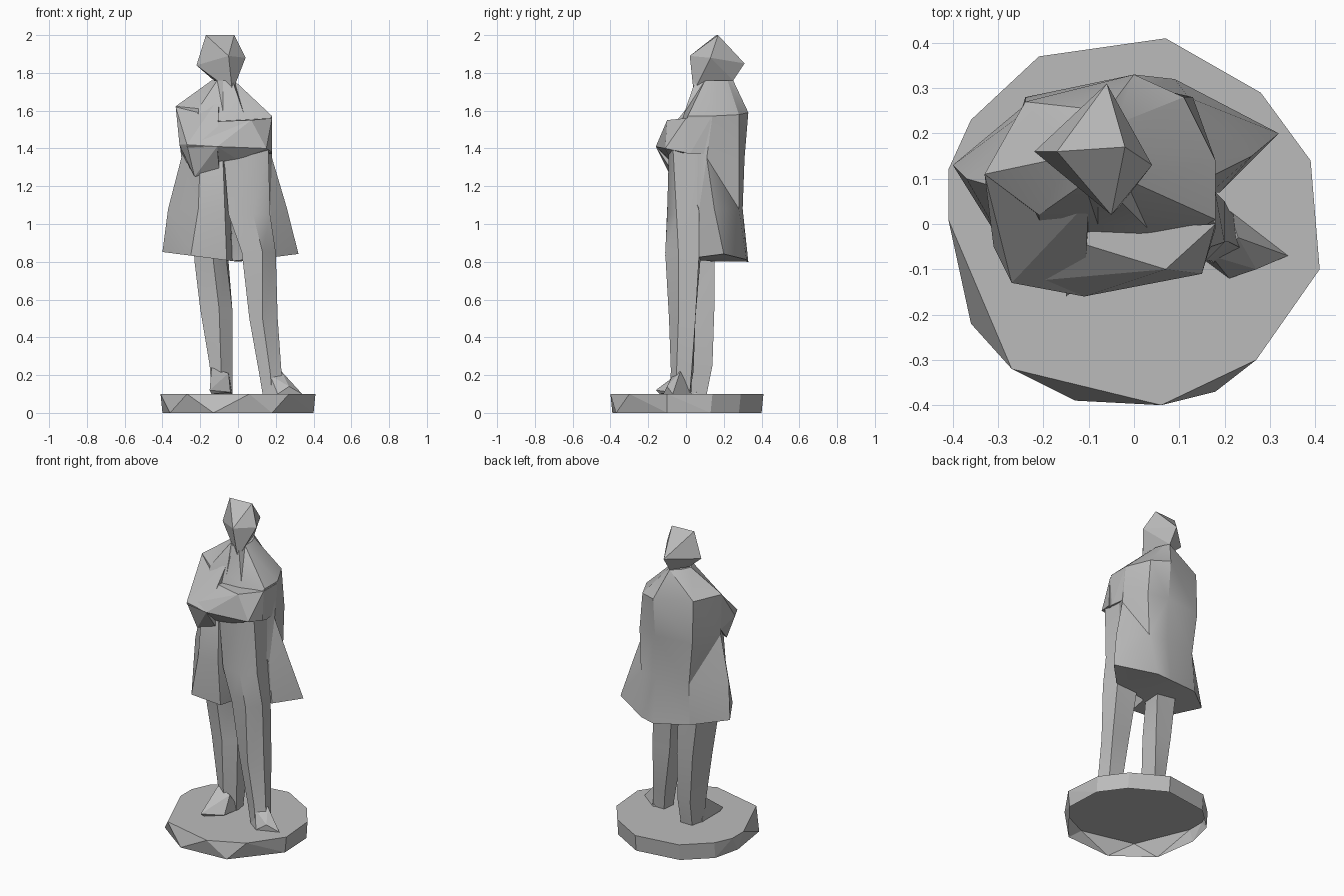
import bpy
import bmesh
import math
from mathutils import Vector

default_cube = bpy.data.objects.get("Cube")
if default_cube:
    bpy.data.objects.remove(default_cube, do_unlink=True)

# One plain stone colour for the whole statue
stone = bpy.data.materials.new("stone grey")
stone.use_nodes = True
stone_colour = (0.5, 0.5, 0.5, 1)
stone.diffuse_color = stone_colour
stone.node_tree.nodes["Principled BSDF"].inputs["Base Color"].default_value = stone_colour

UNIT = 0.01  # all measurements below are in hundredths


def finish(name, builder):
    """Turn a bmesh into a named object with the stone material."""
    mesh = bpy.data.meshes.new(name)
    builder.to_mesh(mesh)
    builder.free()
    mesh.materials.append(stone)
    part = bpy.data.objects.new(name, mesh)
    bpy.context.collection.objects.link(part)
    return part


def faceted_block(name, corners, open_below=False):
    """Convex chiselled block spanning the given corners."""
    builder = bmesh.new()
    for corner in corners:
        builder.verts.new(Vector(corner) * UNIT)
    result = bmesh.ops.convex_hull(builder, input=builder.verts[:])
    unused = {item for item in result["geom_interior"] + result["geom_unused"]
              if isinstance(item, bmesh.types.BMVert)}
    bmesh.ops.delete(builder, geom=list(unused), context="VERTS")
    bmesh.ops.dissolve_limit(builder, angle_limit=math.radians(1),
                             verts=builder.verts[:], edges=builder.edges[:])
    bmesh.ops.recalc_face_normals(builder, faces=builder.faces[:])
    if open_below:
        underside = [face for face in builder.faces if face.normal.z < -0.9]
        bmesh.ops.delete(builder, geom=underside, context="FACES_ONLY")
    return finish(name, builder)


def no_lift(x, height):
    return height


def coat_lift(x, height):
    """Raise the hem at both corners and tilt the shoulder line."""
    if height < 90:
        return height + abs(x) * 0.13
    if 150 < height < 165:
        return height - x * 0.1
    return height


def loft(name, sections, lift=no_lift):
    """Skin a stack of outlines, each given as a height and its points."""
    builder = bmesh.new()
    rings = []
    for height, outline in sections:
        rings.append([builder.verts.new(Vector((x, y, lift(x, height))) * UNIT)
                      for x, y in outline])
    for lower, upper in zip(rings, rings[1:]):
        count = len(lower)
        for i in range(count):
            j = (i + 1) % count
            builder.faces.new((lower[i], lower[j], upper[j], upper[i]))
    builder.faces.new(rings[0])
    builder.faces.new(rings[-1])
    bmesh.ops.triangulate(builder, faces=builder.faces[:])
    bmesh.ops.recalc_face_normals(builder, faces=builder.faces[:])
    part = finish(name, builder)
    bpy.ops.object.select_all(action="DESELECT")
    part.select_set(True)
    bpy.context.view_layer.objects.active = part
    bpy.ops.object.shade_smooth_by_angle(angle=math.radians(25))
    return part


# Round plinth with roughly cut sides, hollow underneath
plinth_top = [(7, 41), (-21, 37), (-36, 23), (-41, 12), (-41, 1), (-27, -32),
              (6, -40), (27, -30), (41, -10), (39, 14), (28, 29)]
plinth_bottom = [(7, 40), (-21, 36), (-36, 22), (-40, 5), (-36, -22), (-13, -39),
                 (18, -37), (40, -10), (39, 13), (28, 28)]
faceted_block("plinth", [(x, y, 10) for x, y in plinth_top]
              + [(x, y, 0) for x, y in plinth_bottom], open_below=True)

# Long coat, flaring to the hem and folded back at the front opening
loft("coat", [
    (80, [(-6, -9), (-25, -11), (-40, 13), (-22, 28), (0, 33),
          (9, 32), (32, 20), (19, 7), (-3, 5)]),
    (108, [(-7, -10), (-21, -10), (-37, 10), (-21, 27), (0, 30),
           (12, 28), (26, 15), (17, 7), (-4, -1)]),
    (135, [(-8, -8), (-20, -8), (-30, 8), (-24, 28), (0, 31),
           (13, 28), (18, 11), (16, 6), (8, -7)]),
    (159, [(-8, 0), (-21, 2), (-33, 11), (-24, 27), (0, 33),
           (11, 28), (18, 14), (18, 1), (3, -1)]),
    (176, [(-8, 6), (-11, 9), (-14, 15), (-11, 21), (-6, 25),
           (-4, 22), (-2, 17), (-2, 10), (-3, 5)]),
], lift=coat_lift)

# Arms folded across the chest
faceted_block("right_upper_arm", [
    (-33, 11, 162), (-10, 5, 167), (-31, -5, 142), (-27, -13, 142),
    (-11, -16, 141), (-19, -2, 154), (-30, 8, 138), (-23, -8, 125), (-10, -8, 129)])
faceted_block("folded_forearms", [
    (-19, -2, 154), (18, 0, 156), (7, -10, 155), (-27, -13, 141), (-11, -16, 141),
    (15, -11, 140), (18, -1, 138), (0, -8, 134), (-20, -6, 130)])
faceted_block("left_upper_arm", [
    (18, 0, 156), (18, 13, 156), (15, -10, 140), (18, 2, 137), (17, 12, 137),
    (10, 8, 161), (8, 0, 140)])

# Collar below the chin
faceted_block("collar", [
    (-3, 4, 172), (-9, 6, 172), (-2, 10, 173), (3, -2, 155), (-6, 3, 156)])

# Head, angular and tapering to the chin
faceted_block("head", [
    (-17, 16, 200), (-2, 17, 200), (4, 13, 188), (-22, 16, 184), (-5, 2, 189),
    (-6, 31, 185), (-3, 4, 170), (-14, 17, 177), (-6, 25, 176)])

# Trouser legs, the left one rising to the waist inside the coat opening
loft("left_leg", [
    (10, [(13, -6), (18, -9), (25, -6), (22, 2), (14, 2)]),
    (22, [(11, -6), (17, -8), (23, -5), (21, 3), (12, 4)]),
    (50, [(6, -7), (13, -9), (21, -4), (20, 5), (8, 5)]),
    (85, [(2, -9), (13, -11), (20, -4), (18, 7), (4, 8)]),
    (105, [(-5, -8), (8, -10), (17, -5), (16, 8), (-4, 10)]),
    (142, [(-8, -8), (7, -9), (16, -7), (16, 7), (-5, 8)]),
])
loft("right_leg", [
    (10, [(-14, 2), (-9, -1), (-3, 3), (-4, 11), (-12, 11)]),
    (25, [(-15, 1), (-9, -2), (-3, 3), (-4, 14), (-12, 13)]),
    (55, [(-20, 2), (-10, -2), (-3, 4), (-4, 15), (-15, 15)]),
    (80, [(-23, 0), (-13, -3), (-6, 3), (-5, 15), (-18, 15)]),
    (95, [(-24, -1), (-14, -5), (-3, 0), (-3, 15), (-20, 16)]),
])

# Pointed shoes
faceted_block("left_shoe", [
    (13, -6, 10), (21, -12, 10), (34, -7, 10), (27, -10, 14), (23, -3, 22),
    (17, -7, 20), (21, 3, 10)])
faceted_block("right_shoe", [
    (-15, -16, 12), (-4, -8, 11), (-3, 6, 10), (-14, 4, 10), (-14, 0, 24),
    (-5, -1, 21), (-14, -13, 14), (-14, -14, 10)])
